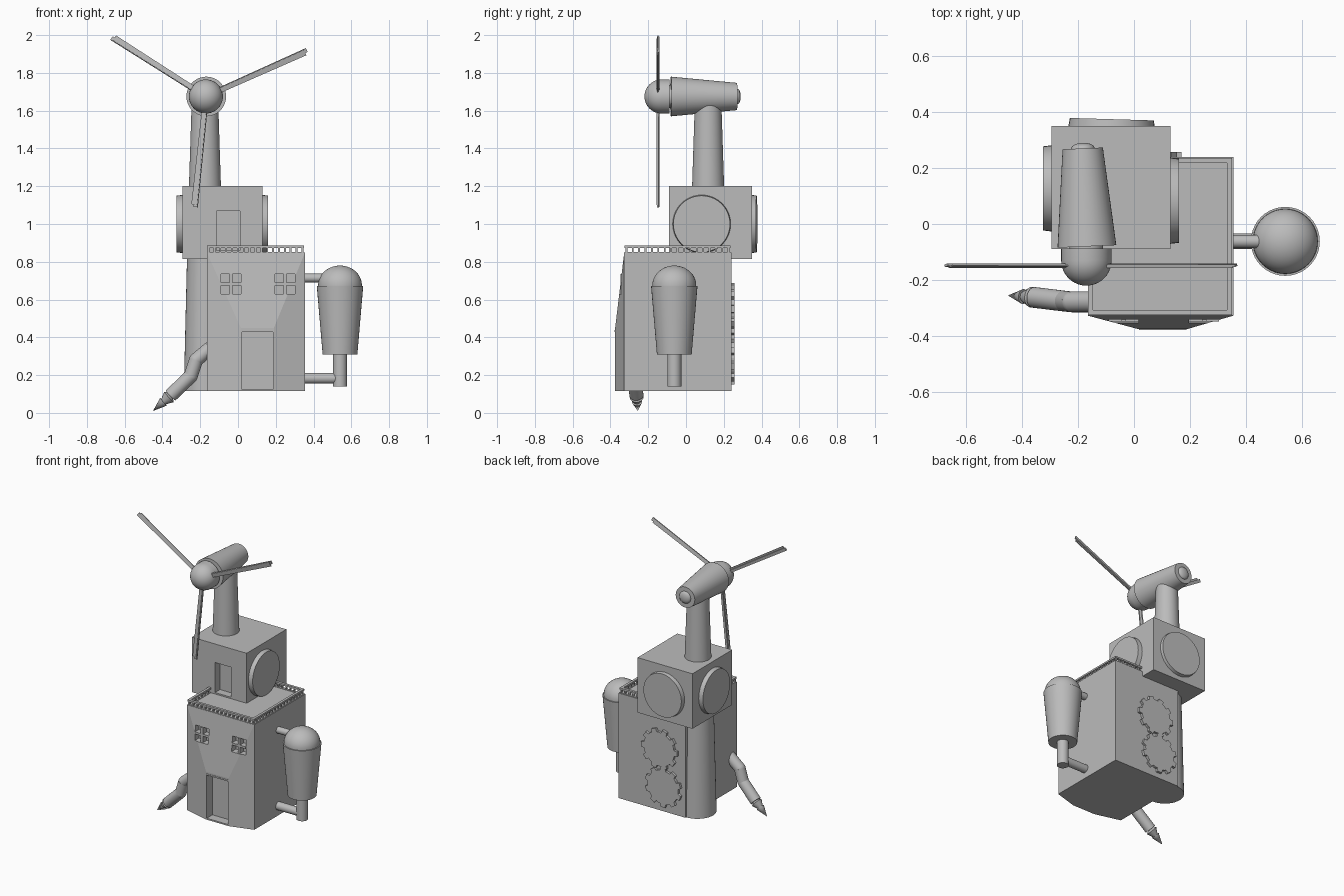
import bpy, bmesh, math
from mathutils import Vector, Matrix

old = bpy.data.objects.get("Cube")
if old:
    bpy.data.objects.remove(old, do_unlink=True)

grey = bpy.data.materials.new("plain grey")
grey.use_nodes = True
grey.diffuse_color = (0.5, 0.5, 0.5, 1)
grey.node_tree.nodes["Principled BSDF"].inputs["Base Color"].default_value = (0.5, 0.5, 0.5, 1)


def finish(name, bm, smooth=False):
    bmesh.ops.recalc_face_normals(bm, faces=bm.faces)
    mesh = bpy.data.meshes.new(name)
    bm.to_mesh(mesh)
    bm.free()
    mesh.materials.append(grey)
    obj = bpy.data.objects.new(name, mesh)
    bpy.context.collection.objects.link(obj)
    bpy.ops.object.select_all(action='DESELECT')
    obj.select_set(True)
    bpy.context.view_layer.objects.active = obj
    if smooth:
        bpy.ops.object.shade_smooth_by_angle(angle=math.radians(35))
    return obj


def add_box(bm, lo, hi):
    lo, hi = Vector(lo), Vector(hi)
    mat = Matrix.Translation((lo + hi) / 2) @ Matrix.Diagonal((hi - lo).to_4d())
    bmesh.ops.create_cube(bm, size=1, matrix=mat)


def box(name, lo, hi):
    bm = bmesh.new()
    add_box(bm, lo, hi)
    return finish(name, bm)


def lathe(name, start, end, profile, steps=40):
    """Spin (distance, radius) pairs around the axis from start to end."""
    start, axis = Vector(start), Vector(end) - Vector(start)
    turn = axis.to_track_quat('Z', 'Y')
    bm = bmesh.new()
    verts = [bm.verts.new(start + turn @ Vector((r, 0, d))) for d, r in profile]
    edges = [bm.edges.new(pair) for pair in zip(verts, verts[1:])]
    bmesh.ops.spin(bm, geom=verts + edges, cent=start, axis=axis.normalized(),
                   angle=math.tau, steps=steps)
    bmesh.ops.remove_doubles(bm, verts=bm.verts, dist=0.0002)
    return finish(name, bm, True)


def rod(name, start, end, r1, r2=None):
    length = (Vector(end) - Vector(start)).length
    r2 = r1 if r2 is None else r2
    return lathe(name, start, end, [(0, 0), (0, r1), (length, r2), (length, 0)])


def dome(base, radius, height, steps=10):
    return [(base + height * math.sin(a), radius * math.cos(a))
            for a in (math.pi / 2 * i / steps for i in range(steps + 1))]


def cut(target, lo, hi):
    cutter = box("cutter", lo, hi)
    cutter.hide_render = True
    mod = target.modifiers.new("opening", 'BOOLEAN')
    mod.operation, mod.solver, mod.object = 'DIFFERENCE', 'EXACT', cutter
    bpy.context.view_layer.objects.active = target
    bpy.ops.object.modifier_apply(modifier=mod.name)
    bpy.data.objects.remove(cutter, do_unlink=True)


# Lower house with a front that swells out around the door
LEFT, RIGHT, FRONT, BACK, BOTTOM, TOP = -0.165, 0.355, -0.327, 0.24, 0.115, 0.85
bm = bmesh.new()
for x in (LEFT, RIGHT):
    for y in (FRONT, BACK):
        for z in (BOTTOM, TOP):
            bm.verts.new((x, y, z))
for x in (0.015, 0.19):
    for z in (BOTTOM, 0.45):
        bm.verts.new((x, -0.375, z))
bmesh.ops.convex_hull(bm, input=bm.verts)
bmesh.ops.dissolve_limit(bm, angle_limit=0.01, verts=bm.verts, edges=bm.edges)
house = finish("lower_house", bm)
cut(house, (0.02, -0.5, 0.125), (0.185, -0.312, 0.43))
box("door_lintel", (0.018, -0.378, 0.428), (0.187, -0.34, 0.438))

# Windows with a crossbar in each opening
for x in (-0.037, 0.25):
    cut(house, (x - 0.053, -0.5, 0.63), (x + 0.053, -0.305, 0.735))
    bm = bmesh.new()
    add_box(bm, (x - 0.008, -0.348, 0.63), (x + 0.008, -0.3, 0.735))
    add_box(bm, (x - 0.053, -0.348, 0.675), (x + 0.053, -0.3, 0.69))
    finish("window_crossbar", bm)

# Roof railing
bm = bmesh.new()
x0, x1, y0, y1 = LEFT, 0.35, -0.325, 0.235
w = 0.018
for lo, hi in (((x0, y0), (x1, y0 + w)), ((x0, y1 - w), (x1, y1)),
               ((x0, y0), (x0 + w, y1)), ((x1 - w, y0), (x1, y1))):
    add_box(bm, (*lo, 0.874), (*hi, 0.886))
    add_box(bm, (*lo, 0.846), (*hi, 0.853))
count = 16
for i in range(count + 1):
    x = x0 + 0.009 + (x1 - x0 - w) * i / count
    y = y0 + 0.009 + (y1 - y0 - w) * i / count
    for px, py in ((x, y0 + 0.009), (x, y1 - 0.009), (x0 + 0.009, y), (x1 - 0.009, y)):
        add_box(bm, (px - 0.005, py - 0.005, 0.85), (px + 0.005, py + 0.005, 0.876))
finish("roof_railing", bm)

# Upper room with its doorway and round side plates
room = box("upper_room", (-0.295, -0.09, 0.815), (0.13, 0.35, 1.2))
cut(room, (-0.115, -0.2, 0.86), (0.01, -0.035, 1.07))
rod("left_disc", (0.12, 0.083, 1.0), (0.16, 0.083, 1.0), 0.155, 0.15)
rod("right_disc", (-0.285, 0.127, 1.0), (-0.325, 0.127, 1.0), 0.155, 0.15)
rod("back_disc", (-0.08, 0.34, 1.0), (-0.079, 0.374, 1.0), 0.155, 0.15)

# Supporting column and turbine mast
rod("rear_column", (-0.165, 0.11, BOTTOM), (-0.165, 0.11, 0.82), 0.122, 0.105)
rod("turbine_mast", (-0.175, 0.117, 1.19), (-0.175, 0.117, 1.65), 0.085, 0.07)

# Turbine head
lathe("nacelle", (-0.168, -0.08, 1.675), (-0.183, 0.27, 1.675),
      [(0, 0), (0, 0.105), (0.35, 0.072)] + dome(0.35, 0.042, 0.02))
lathe("rotor_hub", (-0.17, -0.07, 1.675), (-0.17, -0.2, 1.675),
      [(0, 0), (0, 0.06), (0.018, 0.06), (0.018, 0.09)] + dome(0.06, 0.09, 0.09))

# Three slim blades, each a plate with a raised spar
for angle in (24, 147.5, 264):
    bm = bmesh.new()
    add_box(bm, (0.06, -0.007, -0.014), (0.575, -0.002, 0.014))
    add_box(bm, (0.06, -0.003, -0.003), (0.588, 0.006, 0.016))
    for v in bm.verts:
        v.co.z *= 0.9 + 0.4 * v.co.x
    place = (Matrix.Translation((-0.17, -0.147, 1.675))
             @ Matrix.Rotation(-math.radians(angle), 4, 'Y')
             @ Matrix.Rotation(math.radians(12), 4, 'X'))
    bm.transform(place)
    finish("rotor_blade", bm)

# Side tank with domed top and its two pipes
tx, ty = 0.54, -0.062
lathe("side_tank", (tx, ty, 0.31), (tx, ty, 0.8),
      [(0, 0), (0, 0.092), (0.363, 0.123), (0.363, 0.116)] + dome(0.366, 0.116, 0.104))
rod("tank_outlet", (tx, ty, 0.14), (tx, ty, 0.32), 0.037)
rod("lower_pipe", (0.34, ty, 0.183), (tx, ty, 0.183), 0.028)
rod("upper_pipe", (0.34, ty, 0.714), (tx, ty, 0.714), 0.023)

# Bent arm with a pointed tip
path = [Vector(p) for p in ((-0.12, -0.278, 0.365), (-0.222, -0.278, 0.28),
                            (-0.25, -0.275, 0.195), (-0.357, -0.262, 0.092))]
for a, b in zip(path, path[1:]):
    rod("arm_segment", a, b, 0.037)
for p in path[1:3]:
    bm = bmesh.new()
    bmesh.ops.create_uvsphere(bm, u_segments=24, v_segments=12, radius=0.037,
                              matrix=Matrix.Translation(p))
    finish("arm_joint", bm, True)
lathe("arm_tip", path[-1], (-0.45, -0.255, 0.01),
      [(0, 0), (0, 0.02), (0.012, 0.037), (0.05, 0.018), (0.05, 0.027), (0.124, 0)], 24)


# Pair of meshing gears on the back wall
def gear(name, x, z, phase, teeth=10):
    bm = bmesh.new()
    ring = []
    for i in range(teeth):
        for part, r in ((-0.28, 0.118), (-0.2, 0.14), (0.2, 0.14), (0.28, 0.118), (0.5, 0.119)):
            a = math.tau * (i + part + phase) / teeth
            ring.append(bm.verts.new((x + r * math.cos(a), 0.235, z + r * math.sin(a))))
    face = bm.faces.new(ring)
    out = bmesh.ops.extrude_face_region(bm, geom=[face])["geom"]
    moved = [g for g in out if isinstance(g, bmesh.types.BMVert)]
    bmesh.ops.translate(bm, verts=moved, vec=(0, 0.022, 0))
    finish(name, bm)


gear("upper_gear", 0.03, 0.55, 0.0)
gear("lower_gear", 0.0, 0.29, 0.5)
